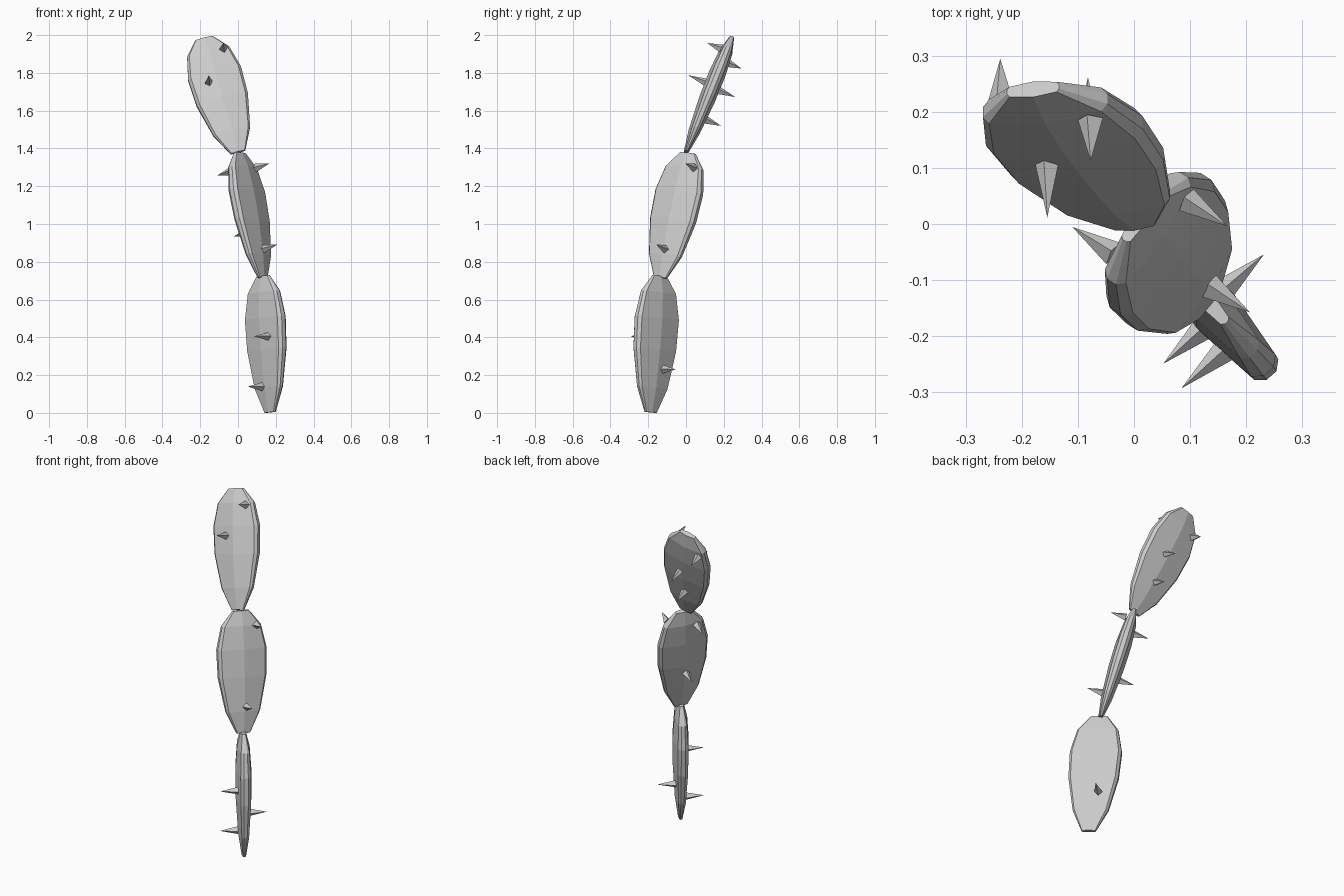
import bpy
import bmesh
from mathutils import Vector, Matrix

cube = bpy.data.objects.get("Cube")
if cube:
    bpy.data.objects.remove(cube)

grey = bpy.data.materials.new("plain_grey")
grey.use_nodes = True
COLOUR = (0.6, 0.6, 0.6, 1)
grey.diffuse_color = COLOUR
grey.node_tree.nodes["Principled BSDF"].inputs["Base Color"].default_value = COLOUR

# Pad outline: (fraction of length, half width)
OUTLINE = [(0, .04), (.18, .1), (.46, .14), (.69, .145), (.88, .115), (1, .048)]
# Quarter of the flat cross-section, as fractions of half width and half thickness
QUARTER = [(1, .27), (.9, .65), (0, 1)]
THICKNESS = 0.31


def finish(bm, name):
    bmesh.ops.recalc_face_normals(bm, faces=bm.faces)
    mesh = bpy.data.meshes.new(name)
    bm.to_mesh(mesh)
    bm.free()
    mesh.materials.append(grey)
    obj = bpy.data.objects.new(name, mesh)
    bpy.context.collection.objects.link(obj)
    return obj


def cross_section():
    right = QUARTER[:]
    left = [(-a, b) for a, b in reversed(QUARTER[:-1])]
    half = right + left
    return half + [(a, -b) for a, b in reversed(half) ]


def make_pad(name, base, top, width_dir):
    """Loft a flattened pad and return its local frame."""
    base, top = Vector(base), Vector(top)
    axis = top - base
    d = axis.normalized()
    w = Vector(width_dir)
    w = (w - d * w.dot(d)).normalized()
    n = d.cross(w)
    bm = bmesh.new()
    rings = []
    for s, half in OUTLINE:
        rings.append([bm.verts.new(base + axis * s + w * (a * half) + n * (b * half * THICKNESS))
                      for a, b in cross_section()])
    for low, high in zip(rings, rings[1:]):
        for i in range(len(low)):
            j = (i + 1) % len(low)
            bm.faces.new((low[i], low[j], high[j], high[i]))
    bm.faces.new(rings[0])
    bm.faces.new(rings[-1])
    finish(bm, name)
    return base, axis, d, w, n


def make_spike(name, frame, s, across, reach):
    """Four-sided thorn standing straight out of one pad face."""
    base, axis, d, w, n = frame
    side = 1 if reach > 0 else -1
    root = 0.03
    length = abs(reach) - root
    bm = bmesh.new()
    bmesh.ops.create_cone(bm, cap_ends=True, segments=4, radius1=.023, radius2=0, depth=length)
    out = n * side
    turn = Matrix((w, out.cross(w), out)).transposed().to_4x4()
    place = Matrix.Translation(base + axis * s + w * across + out * (root + length / 2))
    bmesh.ops.transform(bm, matrix=place @ turn, verts=bm.verts)
    finish(bm, name)


# Pads: base, top, width direction, thorns (height fraction, offset across, signed reach)
PADS = {
    "lower_pad": ((.17, -.187, .003), (.133, -.14, .725), (.66, -.75, 0),
                  [(.55, .056, -.136), (.19, -.02, -.13), (.32, -.04, .133)]),
    "middle_pad": ((.13, -.135, .715), (.01, .01, 1.375), (.56, .83, -.08),
                   [(.86, -.07, .12), (.88, .08, -.12), (.22, .01, -.12), (.38, -.01, .125)]),
    "upper_pad": ((0, 0, 1.38), (-.18, .24, 1.982), (.95, .1, .24),
                  [(.61, -.047, -.14), (.86, .08, -.11), (.84, -.09, .11),
                   (.56, .02, .135), (.31, -.01, .12)]),
}
for name, (base, top, width_dir, thorns) in PADS.items():
    frame = make_pad(name, base, top, width_dir)
    if name == "lower_pad":
        # Thorn signs follow the outward rear face of this pad
        flip = 1 if frame[4].y > 0 else -1
    else:
        flip = 1
    for k, (s, across, reach) in enumerate(thorns):
        make_spike(f"{name}_thorn_{k + 1}", frame, s, across, reach * flip)
